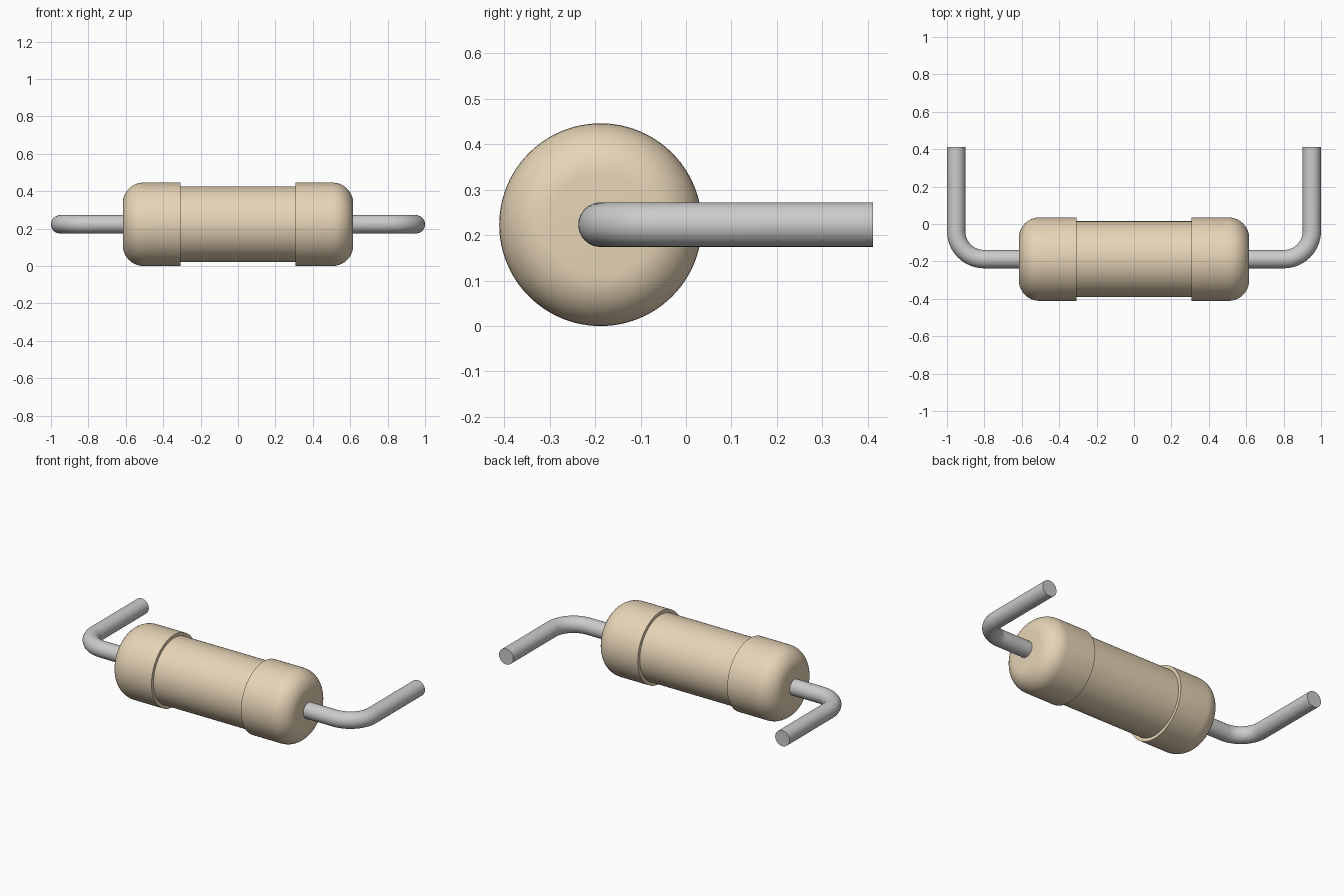
import bpy, bmesh
from math import sin, cos, pi, radians
from mathutils import Vector, Matrix

if "Cube" in bpy.data.objects:
    bpy.data.objects.remove(bpy.data.objects["Cube"])

CY, CZ = -0.188, 0.223      # body axis
R_CAP, R_MID = 0.223, 0.203
X_END, X_STEP, FILLET = 0.616, 0.308, 0.111
WIRE_R, BEND = 0.049, 0.15
X_LEAD, Y_TIP = 0.951, 0.411


def smooth(obj):
    bpy.ops.object.select_all(action='DESELECT')
    obj.select_set(True)
    bpy.context.view_layer.objects.active = obj
    bpy.ops.object.shade_smooth_by_angle(angle=radians(35))


# Body: half profile (x, radius), mirrored and lathed about the x axis
half = [(X_STEP, R_MID), (X_STEP, R_CAP)]
for i in range(11):
    a = pi / 2 * (1 - i / 10)
    half.append((X_END - FILLET + FILLET * cos(a), R_CAP - FILLET + FILLET * sin(a)))
half.append((X_END, 0))
profile = [(-x, r) for x, r in reversed(half)] + half

bm = bmesh.new()
verts = [bm.verts.new((x, 0, r)) for x, r in profile]
edges = [bm.edges.new(pair) for pair in zip(verts, verts[1:])]
bmesh.ops.spin(bm, geom=verts + edges, cent=(0, 0, 0), axis=(1, 0, 0),
               angle=2 * pi, steps=96, use_duplicate=False)
bmesh.ops.remove_doubles(bm, verts=bm.verts, dist=1e-4)
bmesh.ops.recalc_face_normals(bm, faces=bm.faces)
mesh = bpy.data.meshes.new("resistor_body")
bm.to_mesh(mesh)
bm.free()
body = bpy.data.objects.new("resistor_body", mesh)
bpy.context.collection.objects.link(body)
body.location = (0, CY, CZ)
tan = bpy.data.materials.new("tan_coating")
tan.diffuse_color = (0.80, 0.66, 0.47, 1)
tan.use_nodes = True
tan.node_tree.nodes["Principled BSDF"].inputs["Base Color"].default_value = tan.diffuse_color
mesh.materials.append(tan)
smooth(body)


# Leads: round wire leaving each end and bending towards the back
def add_lead(name, side):
    path = [(X_END - 0.01, CY)]
    for i in range(17):
        a = -pi / 2 + pi / 2 * i / 16
        path.append((X_LEAD - BEND + BEND * cos(a), CY + BEND + BEND * sin(a)))
    path.append((X_LEAD, Y_TIP))
    bm = bmesh.new()
    n, rings = 32, []
    for i, (x, y) in enumerate(path):
        # tangent angle follows the bend
        t = pi / 2 * min(max(i - 1, 0), 16) / 16
        out = Vector((sin(t), -cos(t), 0))
        rings.append([bm.verts.new(Vector((x, y, CZ)) + WIRE_R *
                      (out * cos(2 * pi * k / n) + Vector((0, 0, sin(2 * pi * k / n)))))
                      for k in range(n)])
    for a, b in zip(rings, rings[1:]):
        for k in range(n):
            bm.faces.new((a[k], a[(k + 1) % n], b[(k + 1) % n], b[k]))
    bm.faces.new(rings[0])
    bm.faces.new(rings[-1])
    bmesh.ops.transform(bm, matrix=Matrix.Diagonal((side, 1, 1, 1)), verts=bm.verts)
    bmesh.ops.recalc_face_normals(bm, faces=bm.faces)
    me = bpy.data.meshes.new(name)
    bm.to_mesh(me)
    bm.free()
    obj = bpy.data.objects.new(name, me)
    bpy.context.collection.objects.link(obj)
    smooth(obj)


add_lead("left_lead", -1)
add_lead("right_lead", 1)
